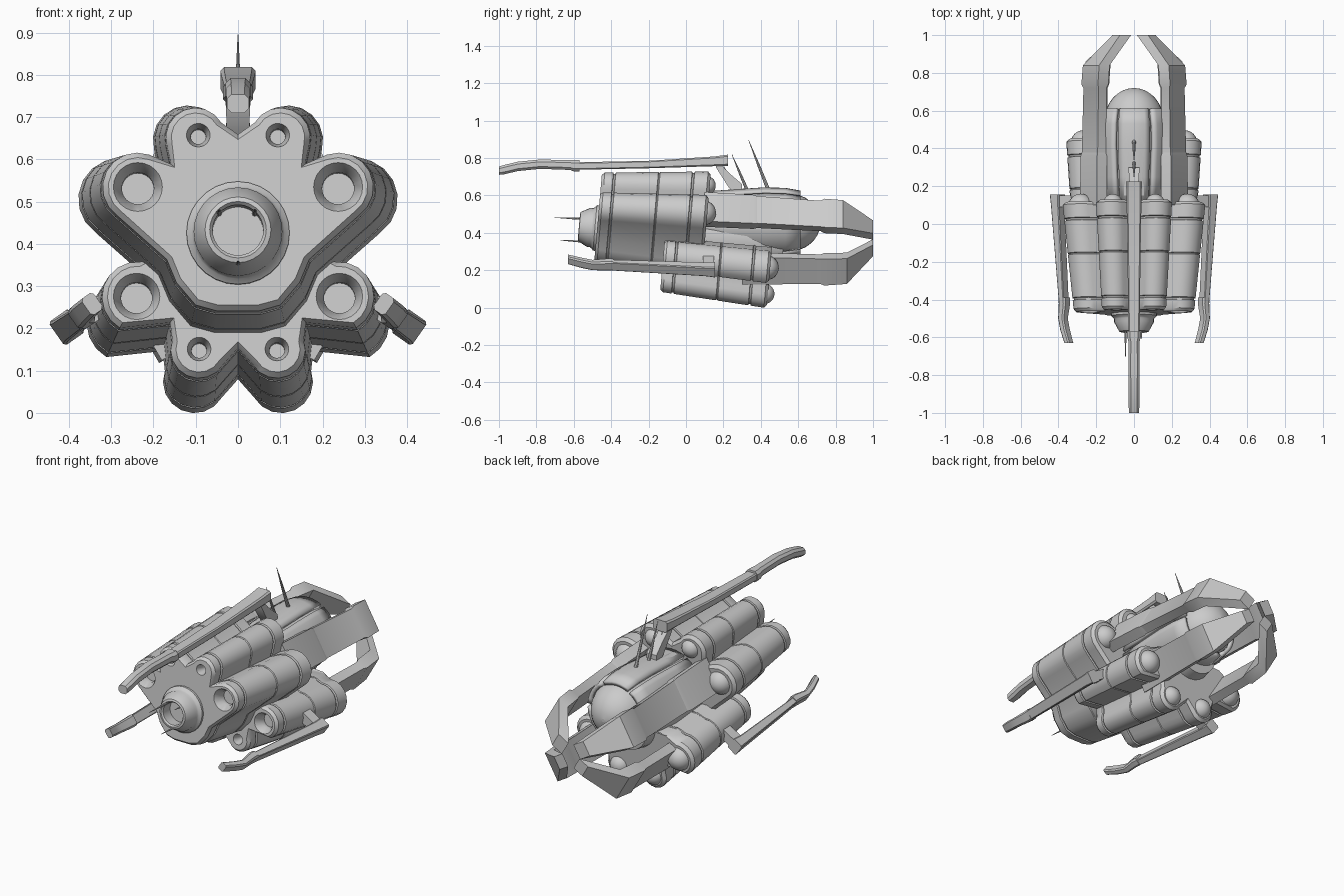
import bpy, bmesh
from math import sin, cos, pi, radians, hypot
from mathutils import Matrix, Vector

if "Cube" in bpy.data.objects:
    bpy.data.objects.remove(bpy.data.objects["Cube"])

I = Matrix.Identity(4)
# tilted axis shared by the engine blocks and the nozzle
AXIS = Matrix.Translation((0, -.475, .425)) @ Matrix.Rotation(radians(-5), 4, 'X')


def finish(ob, angle=35):
    bpy.ops.object.select_all(action='DESELECT')
    bpy.context.view_layer.objects.active = ob
    ob.select_set(True)
    bpy.ops.object.shade_smooth_by_angle(angle=radians(angle))
    return ob


def loft(name, rings, M=I, closed=True, caps=True, shade=True):
    bm = bmesh.new()
    rows = [[bm.verts.new(M @ Vector(p)) for p in r] for r in rings]
    n = len(rows[0])
    for a, b in zip(rows, rows[1:]):
        for i in range(n if closed else n - 1):
            j = (i + 1) % n
            bm.faces.new((a[i], a[j], b[j], b[i]))
    if caps:
        bm.faces.new(rows[0])
        bm.faces.new(rows[-1])
    bmesh.ops.recalc_face_normals(bm, faces=bm.faces)
    me = bpy.data.meshes.new(name)
    bm.to_mesh(me)
    bm.free()
    ob = bpy.data.objects.new(name, me)
    bpy.context.collection.objects.link(ob)
    return finish(ob) if shade else ob


def lathe(name, prof, M=I, n=24, c=(0, 0), a0=0, a1=360, shade=True):
    full = a1 - a0 == 360
    k = n if full else n + 1
    ang = [radians(a0 + (a1 - a0) * i / n) for i in range(k)]
    rings = [[(c[0] + r * cos(a), v, c[1] + r * sin(a)) for a in ang] for r, v in prof]
    return loft(name, rings, M, full, full, shade)


def sweep(name, path, roll=0, bevel=0.0):
    """Rectangular bar along y; path rows are x, y, z, half width, half height."""
    c, s = cos(radians(roll)), sin(radians(roll))
    rings = []
    for x, y, z, w, h in path:
        b = bevel * min(w, h)
        pts = [(w, h), (-w, h), (-w, -h), (w, -h)] if not b else [
            (w, h - b), (w - b, h), (b - w, h), (-w, h - b),
            (-w, b - h), (b - w, -h), (w - b, -h), (w, b - h)]
        rings.append([(x + c * p - s * q, y, z + s * p + c * q) for p, q in pts])
    return loft(name, rings)


def spike(name, p, q, r):
    d = Vector(q) - Vector(p)
    M = Matrix.Translation(p) @ d.to_track_quat('Y', 'Z').to_matrix().to_4x4()
    lathe(name, [(r, 0), (r * .7, d.length * .5), (.001, d.length)], M, 8)


def outline(half, s, d):
    """Mirrored lobed outline; items are (x, z) points or (x, z, r, a0, a1) arcs."""
    pts = []
    for it in half:
        if len(it) == 2:
            L = max(hypot(*it), .01)
            pts.append((it[0] * (1 + d / L), it[1] * (1 + d / L)))
        else:
            x, z, r, a0, a1 = it
            for i in range(9):
                a = radians(a0 + (a1 - a0) * i / 8)
                pts.append((x + (r + d) * cos(a), z + (r + d) * sin(a)))
    pts += [(-x, z) for x, z in reversed(pts) if x > .001]
    return [(x * s, z * s) for x, z in pts]


def block(name, half, v0, length, grow, holes):
    g = .007
    secs = [(0, -.012), (.015, 0), (.06, 0), (.063, -g), (.071, -g), (.074, 0),
            (.3, 0), (.303, -.004), (.307, -.004), (.31, 0),
            (length - .1, 0), (length - .097, -g), (length - .089, -g), (length - .086, 0),
            (length - .015, 0), (length, -.015)]
    rings = [[(x, v0 + t, z) for x, z in outline(half, 1 + grow * t / length, d)]
             for t, d in secs]
    ob = loft(name, rings, AXIS, shade=False)
    for x, z, R, r, dome in holes:
        for s in (1, -1):
            # conical intake cut into the front face
            cut = lathe('cutter', [(R * 1.1, v0 - .01), (R, v0), (r, v0 + .035), (r, v0 + .06)],
                        AXIS, 24, (s * x, z), shade=False)
            m = ob.modifiers.new('hole', 'BOOLEAN')
            m.operation, m.object, m.solver = 'DIFFERENCE', cut, 'EXACT'
            bpy.context.view_layer.objects.active = ob
            bpy.ops.object.modifier_apply(modifier=m.name)
            bpy.data.objects.remove(cut)
            # rear dome
            k = 1 + grow
            prof = [(dome * cos(a * pi / 16), v0 + length - .02 + dome * sin(a * pi / 16))
                    for a in (0, 1, 2, 3, 4, 5, 6, 7, 7.8)]
            lathe(name + '_rear_dome', prof, AXIS, 20, (s * x * k, z * k))
    finish(ob)


# upper engine block
upper = [(0, .235), (.1, .228, .07, 150, -15), (.158, .165), (.237, .11, .082, 110, -55),
         (.168, -.06), (.145, -.115), (.1, -.168), (.05, -.182)]
block('upper_engine_block', upper, 0, .58, .19,
      [(.237, .11, .058, .038, .066), (.094, .233, .028, .018, .052)])

# lower engine block
lower = [(0, -.02), (.19, -.018), (.237, -.118, .084, 95, -60), (.16, -.178),
         (.092, -.243, .067, 20, -150), (0, -.238)]
block('lower_engine_block', lower, .365, .575, .12,
      [(.24, -.118, .055, .037, .066), (.092, -.243, .028, .018, .055)])

# front nozzle with spikes
lathe('nozzle', [(.122, .01), (.122, -.012), (.11, -.022), (.105, -.03), (.105, -.045),
                 (.078, -.095), (.067, -.098), (.06, -.09), (.06, -.03)], AXIS, 28)
for x, z, y in ((-.045, .482, -.71), (.04, .482, -.61), (0, .36, -.67)):
    spike('nozzle_spike', (x, -.5, z - .01), (x, y, z), .007)

# core behind the upper block, joining the blocks
lathe('core', [(.15, .3), (.17, .55), (.17, .8), (.12, 1.0)], AXIS, 24)

# hull with rounded rear dome
HULL = Matrix.Translation((0, 0, .455))
dome = [(.158 * cos(radians(a)), .54 + .18 * sin(radians(a))) for a in range(0, 90, 11)]
lathe('hull', [(.13, .05), (.15, .2), (.156, .4)] + dome + [(.008, .72)], HULL, 32)

# curved armour plates round the hull
for i in range(6):
    ob = lathe('hull_plate', [(.155, .1), (.166, .25), (.177, .42), (.174, .53), (.16, .61)],
               HULL, 6, a0=60 * i + 63, a1=60 * i + 117)
    m = ob.modifiers.new('thick', 'SOLIDIFY')
    m.thickness, m.offset = .022, 0
lathe('hull_top_panel', [(.17, .15), (.188, .42), (.184, .52), (.165, .59)], HULL, 6, a0=72, a1=108)

# rear grasping prongs, upper and lower pairs
for s in (1, -1):
    sweep('upper_prong_base', [(s * .215, .1, .525, .03, .09), (s * .213, .36, .512, .03, .088),
                               (s * .213, .39, .51, .022, .082)], s * 30)
    sweep('upper_prong', [(s * .212, .36, .512, .026, .084), (s * .207, .72, .49, .024, .08),
                          (s * .207, .74, .49, .032, .088), (s * .2, .84, .484, .032, .086),
                          (s * .065, 1.0, .415, .034, .04)], s * 30)
    sweep('lower_prong', [(s * .2, .3, .21, .026, .084), (s * .2, .72, .205, .024, .078),
                          (s * .2, .74, .205, .032, .082), (s * .19, .86, .21, .032, .078),
                          (s * .06, 1.0, .32, .03, .035)], s * -30)

# top boom with its drooping tip and strut
sweep('top_boom', [(0, .225, .788, .042, .03), (0, .15, .782, .04, .026), (0, -.2, .765, .034, .02),
                   (0, -.58, .757, .03, .02)], 0, .3)
sweep('top_boom_tip', [(0, -.57, .758, .036, .03), (0, -.6, .758, .036, .03), (0, -.62, .762, .03, .026),
                       (0, -.78, .767, .03, .025), (0, -.9, .755, .029, .025),
                       (0, -.97, .738, .028, .025), (0, -1.0, .732, .026, .022)], 0, .5)
sweep('top_boom_strut', [(0, .3, .62, .03, .04), (0, .23, .68, .025, .04), (0, .16, .77, .03, .02)])

# side booms with tips and struts
for s in (1, -1):
    sweep('side_boom', [(s * .405, .155, .203, .03, .034), (s * .404, .1, .205, .026, .03),
                        (s * .372, -.41, .228, .016, .026)], s * -35, .2)
    sweep('side_boom_tip', [(s * .37, -.39, .23, .022, .03), (s * .368, -.42, .23, .022, .03),
                            (s * .376, -.5, .228, .018, .026), (s * .365, -.56, .24, .018, .026),
                            (s * .345, -.63, .258, .017, .024)], s * -35, .4)
    loft('side_boom_strut', [[(s * x - s * .6 * w, y, z - .8 * w) for y, w in
                              ((.09, .025), (.15, .025), (.15, -.025), (.09, -.025))]
                             for x, z in ((.27, .285), (.41, .2))])

# antennas on the hull top
spike('rear_antenna', (0, .44, .63), (0, .335, .895), .01)
spike('front_antenna', (0, .33, .62), (0, .245, .82), .009)
spike('short_antenna', (0, .27, .62), (0, .2, .76), .008)
